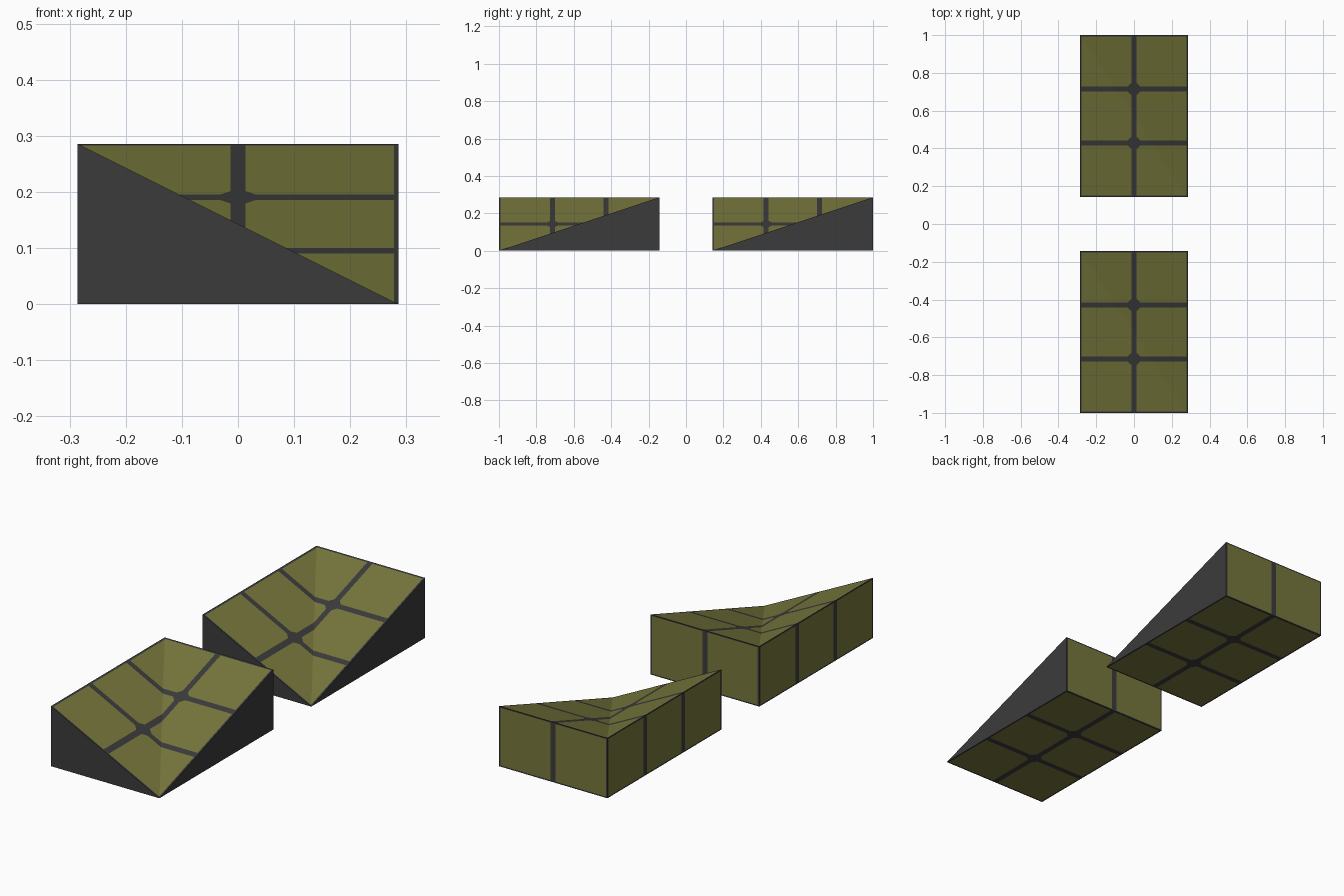
import bpy, bmesh
from mathutils import Vector

if "Cube" in bpy.data.objects:
    bpy.data.objects.remove(bpy.data.objects["Cube"])

W, L, H = 0.572, 0.857, 0.286      # block width (x), length (y), height (z)
GAP, EDGE, CORNER = 0.0135, 0.008, 0.046   # half joint, rim, rounded tile corner size


def material(name, rgb):
    m = bpy.data.materials.new(name)
    m.diffuse_color = (*rgb, 1)
    m.use_nodes = True
    m.node_tree.nodes["Principled BSDF"].inputs["Base Color"].default_value = m.diffuse_color
    return m


tile = material("olive tile", (0.185, 0.185, 0.046))
joint = material("dark grey joint", (0.044, 0.044, 0.044))

JX = [0.0]                          # joint lines
JY = [-L / 6, L / 6]


def is_tile(face):
    c, n = face.calc_center_median(), face.normal
    if n.x > 0.9 or n.y < -0.9:     # cut ends stay plain grey
        return False
    in_x = abs(c.x) > W / 2 - EDGE or any(abs(c.x - j) < GAP for j in JX)
    in_y = abs(c.y) > L / 2 - EDGE or any(abs(c.y - j) < GAP for j in JY)
    in_z = c.z < 0.006 or c.z > H - 0.006
    if n.y > 0.9:                   # back wall
        return not (in_x or in_z)
    if n.x < -0.9:                  # left wall
        return not (in_y or in_z)
    at_cross = any(abs(c.x - a) + abs(c.y - b) < CORNER for a in JX for b in JY)
    return not (in_x or in_y or at_cross)


def valley_block(name, y):
    bm = bmesh.new()
    x, l = W / 2, L / 2
    co = [(-x, -l, 0), (x, -l, 0), (x, l, 0), (-x, l, 0),
          (-x, -l, H), (x, l, H), (-x, l, H)]
    v = [bm.verts.new(p) for p in co]
    # bottom, front, right, back, left, then two slopes meeting in a valley
    for f in ((3, 2, 1, 0), (0, 1, 4), (1, 2, 5), (2, 3, 6, 5),
              (3, 0, 4, 6), (1, 6, 4), (1, 5, 6)):
        bm.faces.new([v[i] for i in f])

    def cut(point, normal):
        bmesh.ops.bisect_plane(bm, geom=bm.verts[:] + bm.edges[:] + bm.faces[:],
                               dist=1e-6, plane_co=point, plane_no=Vector(normal).normalized())

    # joint and rim lines
    for px in [j + s * GAP for j in JX for s in (-1, 1)] + [EDGE - x, x - EDGE]:
        cut((px, 0, 0), (1, 0, 0))
    for py in [j + s * GAP for j in JY for s in (-1, 1)] + [EDGE - l, l - EDGE]:
        cut((0, py, 0), (0, 1, 0))
    for pz in (0.006, H - 0.006):
        cut((0, 0, pz), (0, 0, 1))
    # clipped tile corners at the crossings
    for a in JX:
        for b in JY:
            for sx in (-1, 1):
                for sy in (-1, 1):
                    cut((a + sx * CORNER, b, 0), (sx, sy, 0))

    bm.normal_update()
    for f in bm.faces:
        f.material_index = 0 if is_tile(f) else 1
    me = bpy.data.meshes.new(name)
    bm.to_mesh(me)
    bm.free()
    me.materials.append(tile)
    me.materials.append(joint)
    ob = bpy.data.objects.new(name, me)
    ob.location.y = y
    bpy.context.collection.objects.link(ob)


valley_block("front_valley_block", -(1 - L / 2))
valley_block("back_valley_block", 1 - L / 2)
